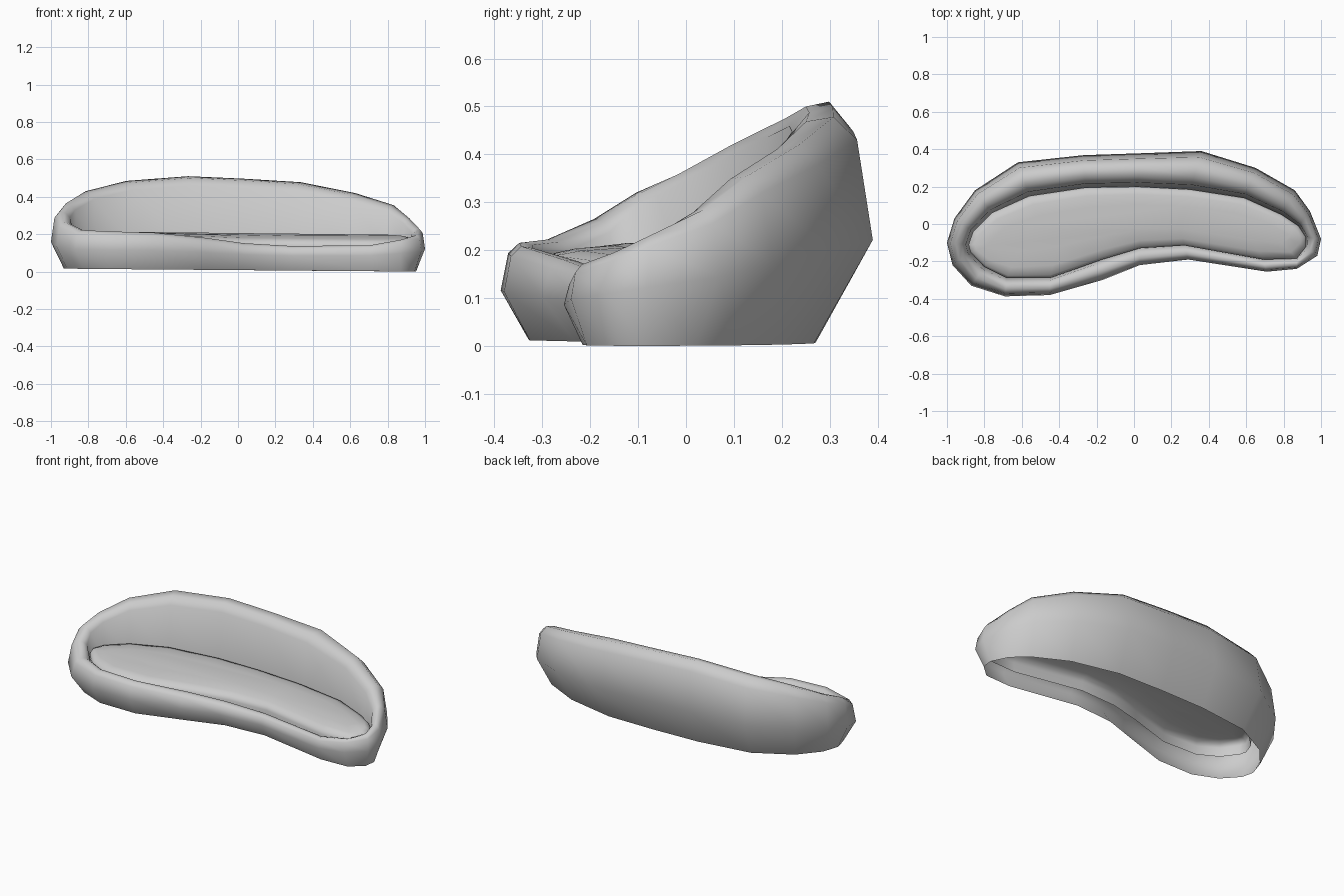
import bpy, bmesh

# Stations clockwise from the left end: outer x, y, inner x, y, rim height
STATIONS = [
    (-1.00, -0.10, -0.885, -0.11, 0.32), (-0.96, 0.03, -0.86, -0.04, 0.365),
    (-0.85, 0.18, -0.76, 0.06, 0.43), (-0.62, 0.33, -0.56, 0.15, 0.485),
    (-0.27, 0.368, -0.26, 0.195, 0.51), (0.03, 0.378, 0.02, 0.20, 0.497),
    (0.36, 0.39, 0.30, 0.185, 0.478), (0.65, 0.30, 0.59, 0.14, 0.42),
    (0.86, 0.18, 0.79, 0.05, 0.355), (0.94, 0.07, 0.88, -0.01, 0.285),
    (1.00, -0.08, 0.92, -0.07, 0.23), (0.98, -0.17, 0.92, -0.12, 0.195),
    (0.87, -0.24, 0.87, -0.185, 0.17), (0.71, -0.255, 0.69, -0.19, 0.14),
    (0.29, -0.19, 0.27, -0.115, 0.137), (0.03, -0.22, 0.03, -0.13, 0.152),
    (-0.17, -0.30, -0.17, -0.19, 0.18), (-0.45, -0.38, -0.45, -0.29, 0.208),
    (-0.69, -0.387, -0.68, -0.29, 0.215), (-0.87, -0.33, -0.80, -0.23, 0.222),
    (-0.97, -0.22, -0.875, -0.15, 0.265),
]


def loft(name, rings, cap=False):
    bm = bmesh.new()
    rows = [[bm.verts.new(p) for p in ring] for ring in rings]
    n = len(rows[0])
    for a, b in zip(rows, rows[1:]):
        for i in range(n):
            j = (i + 1) % n
            bm.faces.new((a[i], b[i], b[j], a[j]))
    if cap:
        bm.faces.new(rows[-1])
    bmesh.ops.recalc_face_normals(bm, faces=bm.faces)
    # Orient the open surfaces outward / upward
    bm.faces.ensure_lookup_table()
    f = bm.faces[-1] if cap else bm.faces[5]
    if (f.normal.z < 0) if cap else (f.normal.y < 0):
        bmesh.ops.reverse_faces(bm, faces=bm.faces)
    me = bpy.data.meshes.new(name)
    bm.to_mesh(me)
    bm.free()
    for p in me.polygons:
        p.use_smooth = True
    ob = bpy.data.objects.new(name, me)
    bpy.context.collection.objects.link(ob)
    return ob


def shell_ring(t, height):
    return [(ox + (ix - ox) * t, oy + (iy - oy) * t, height(ox, top))
            for ox, oy, ix, iy, top in STATIONS]


# Shell: wrap-around back, arms and front rim, open underneath
loft("sofa_shell", [
    shell_ring(0.60, lambda x, h: 0.008 - 0.008 * x),
    shell_ring(0.00, lambda x, h: 0.4 * h + 0.03),
    shell_ring(0.16, lambda x, h: 0.90 * h),
    shell_ring(0.40, lambda x, h: h),
    shell_ring(0.68, lambda x, h: 0.98 * h),
    shell_ring(0.88, lambda x, h: 0.90 * h),
    shell_ring(1.00, lambda x, h: min(0.13, 0.75 * h)),
])


def seat_ring(t, height):
    ring = []
    for _, _, x, y, top in STATIONS:
        cx = 0.85 * x
        cy = 0.035 + 0.04 * cx - 0.2 * cx * cx
        front = min(1, max(0, (0.24 - top) / 0.08))
        px, py = x + (cx - x) * t, y + (cy - y) * t
        ring.append((px, py, height - 0.011 * px - 0.03 * front * (1 - t)))
    return ring


# Seat cushion: softly domed pad following the inner outline
loft("seat_cushion", [
    seat_ring(0.01, 0.12), seat_ring(0.0, 0.175), seat_ring(0.06, 0.195),
    seat_ring(0.25, 0.203), seat_ring(0.6, 0.206),
], cap=True)
